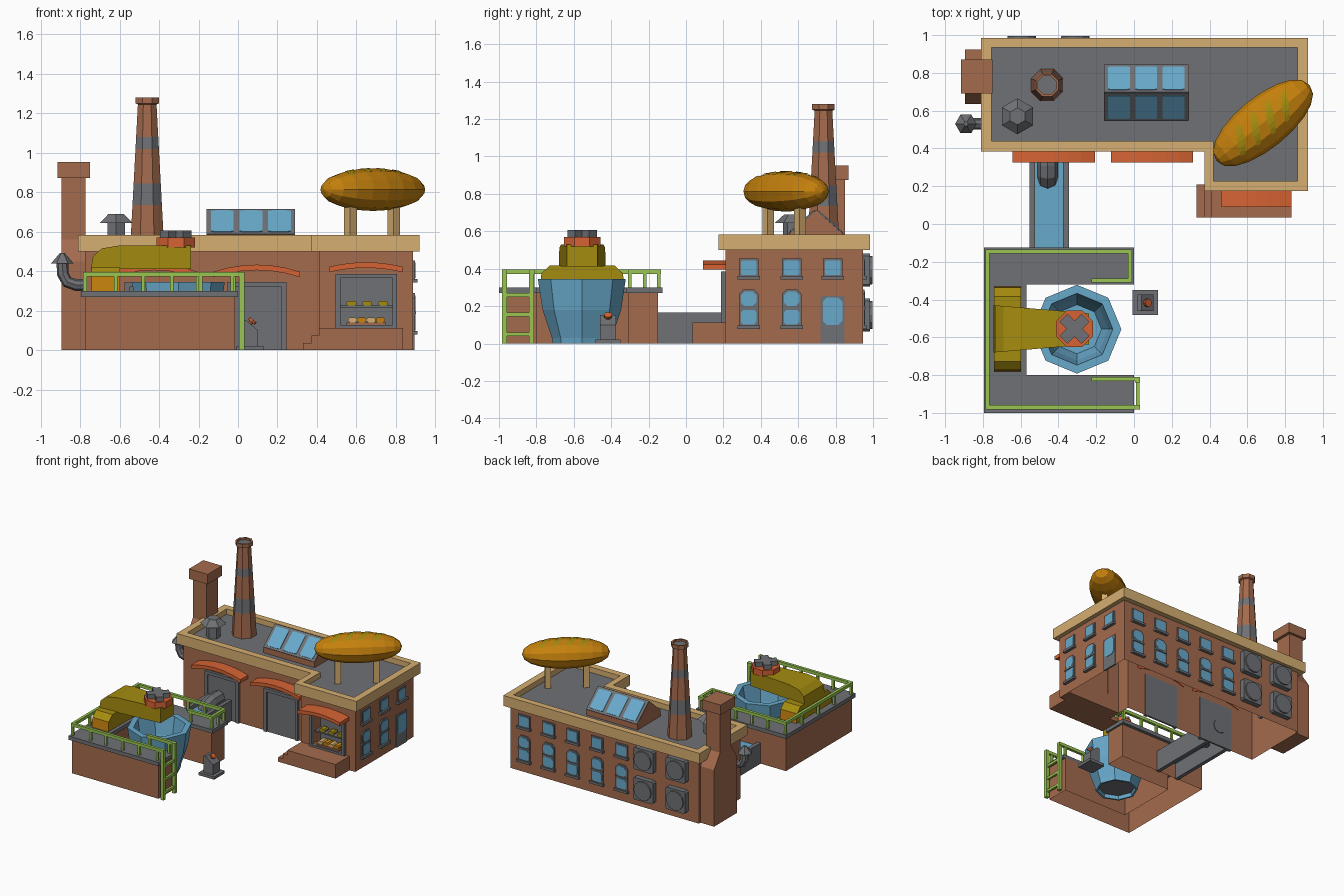
import bpy, bmesh, math
from mathutils import Matrix, Vector

if "Cube" in bpy.data.objects:
    bpy.data.objects.remove(bpy.data.objects["Cube"])

def material(name, r, g, b):
    m = bpy.data.materials.new(name)
    m.diffuse_color = (r, g, b, 1)
    m.use_nodes = True
    m.node_tree.nodes["Principled BSDF"].inputs["Base Color"].default_value = m.diffuse_color
    return m

BRICK = material("brick", .37, .146, .075)
TAN = material("tan", .67, .425, .165)
GREY = material("grey", .16, .165, .178)
BLUE = material("blue", .14, .40, .60)
RED = material("orange_red", .67, .125, .034)
OLIVE = material("olive", .376, .262, .005)
CRUST = material("crust", .56, .22, .004)
GREEN = material("green", .32, .56, .085)

def finish(name, bm, mats):
    bmesh.ops.remove_doubles(bm, verts=bm.verts, dist=1e-5)
    bmesh.ops.recalc_face_normals(bm, faces=bm.faces)
    me = bpy.data.meshes.new(name)
    bm.to_mesh(me)
    bm.free()
    for m in mats:
        me.materials.append(m)
    ob = bpy.data.objects.new(name, me)
    bpy.context.collection.objects.link(ob)
    return ob

def prism(name, pts, lo, hi, axis, mat, warp=None, caps=True):
    """Extrude a 2D outline along an axis."""
    put = {'x': lambda a, b, h: (h, a, b), 'y': lambda a, b, h: (a, h, b), 'z': lambda a, b, h: (a, b, h)}[axis]
    bm = bmesh.new()
    A = [bm.verts.new(put(a, b, lo)) for a, b in pts]
    B = [bm.verts.new(put(a, b, hi)) for a, b in pts]
    n = len(pts)
    if caps:
        bm.faces.new(A)
        bm.faces.new(B)
    for i in range(n):
        bm.faces.new((A[i], A[(i+1) % n], B[(i+1) % n], B[i]))
    if warp:
        for v in bm.verts:
            warp(v.co)
    return finish(name, bm, [mat])

def rect(a0, a1, b0, b1, c=0):
    if not c:
        return [(a0, b0), (a1, b0), (a1, b1), (a0, b1)]
    return [(a0+c, b0), (a1-c, b0), (a1, b0+c), (a1, b1-c), (a1-c, b1), (a0+c, b1), (a0, b1-c), (a0, b0+c)]

def box(name, x0, x1, y0, y1, z0, z1, mat, warp=None):
    return prism(name, rect(x0, x1, y0, y1), z0, z1, 'z', mat, warp)

def lathe(name, prof, n, mats, matrix, phase=0):
    """Spin (radius, height, material index) points round z."""
    bm = bmesh.new()
    rings = [[bm.verts.new((r*math.cos(phase+2*math.pi*k/n), r*math.sin(phase+2*math.pi*k/n), z)) for k in range(n)]
             for r, z, _ in prof]
    for i in range(len(prof)-1):
        for k in range(n):
            q = [rings[i][k], rings[i][(k+1) % n], rings[i+1][(k+1) % n], rings[i+1][k]]
            if prof[i][0] < 1e-6:
                q = [q[0], q[2], q[3]]
            elif prof[i+1][0] < 1e-6:
                q = q[:3]
            bm.faces.new(q).material_index = prof[i][2]
    bm.transform(matrix)
    return finish(name, bm, mats)

def at(x, y, z=0):
    return Matrix.Translation((x, y, z))

def tube(name, path, r, normal, n, mat):
    bm = bmesh.new()
    P = [Vector(p) for p in path]
    N = Vector(normal)
    rings = []
    for i, p in enumerate(P):
        t = (P[min(i+1, len(P)-1)] - P[max(i-1, 0)]).normalized()
        u = t.cross(N)
        rings.append([bm.verts.new(p + r*(math.cos(2*math.pi*k/n)*u + math.sin(2*math.pi*k/n)*N)) for k in range(n)])
    for a, b in zip(rings, rings[1:]):
        for k in range(n):
            bm.faces.new((a[k], a[(k+1) % n], b[(k+1) % n], b[k]))
    bm.faces.new(rings[0])
    bm.faces.new(rings[-1])
    finish(name, bm, [mat])

# Building walls (open underneath), roof floor and parapet, all L-shaped
def ell(x0, x1, xw, y0, yw, y1):
    return [(x0, yw), (xw, yw), (xw, y0), (x1, y0), (x1, y1), (x0, y1)]
prism("walls", ell(-.775, .886, .41, .31, .42, .945), 0, .52, 'z', BRICK, caps=False)
prism("roof_floor", ell(-.77, .88, .412, .215, .425, .94), .515, .54, 'z', GREY)
bm = bmesh.new()
loops = [[bm.verts.new((x, y, z)) for x, y in L] for L, z in (
    (ell(-.81, .92, .372, .175, .385, .985), .50), (ell(-.81, .92, .372, .175, .385, .985), .583),
    (ell(-.755, .865, .42, .227, .44, .935), .583), (ell(-.755, .865, .42, .227, .44, .935), .50))]
for j in range(4):
    a, b = loops[j], loops[(j+1) % 4]
    for i in range(6):
        bm.faces.new((a[i], a[(i+1) % 6], b[(i+1) % 6], b[i]))
finish("parapet", bm, [TAN])

# Shop front: wall pieces round the recess, frame, shelf, bread and steps
for x0, x1, z0, z1 in ((.41, .515, 0, .52), (.785, .886, 0, .52), (.515, .785, 0, .125), (.515, .785, .37, .52)):
    box("shop_wall", x0, x1, .21, .315, z0, z1, BRICK)
box("shop_back", .515, .785, .30, .309, .125, .37, GREY)
for x0, x1, z0, z1 in ((.495, .518, .11, .385), (.782, .805, .11, .385), (.518, .782, .365, .385), (.518, .782, .11, .128)):
    box("shop_frame", x0, x1, .187, .215, z0, z1, GREY)
box("shop_shelf", .515, .785, .23, .30, .215, .225, GREY)
for x in (.575, .655, .735):
    prism("shelf_bread", rect(x-.025, x+.025, .225, .25, .008), .235, .285, 'y', OLIVE)
box("bread_tray", .55, .75, .20, .28, .128, .14, BRICK)
for i in range(4):
    x = .58 + i*.047
    prism("tray_bread", rect(x-.023, x+.023, .14, .165, .008), .205, .27, 'y', (TAN, CRUST)[i % 2])
box("landing", .41, .835, .035, .21, 0, .112, BRICK)
box("middle_step", .372, .41, .035, .21, 0, .075, BRICK)
box("low_step", .33, .372, .035, .21, 0, .035, BRICK)

# Curved awnings
def awning(cx, hw, zend, rise, y0, y1):
    t = [-1 + i/3 for i in range(7)]
    top = [(cx+hw*s, zend+.028+rise*(1-s*s)) for s in t]
    low = [(cx+hw*s, zend+rise*(1-s*s)) for s in reversed(t)]
    prism("awning", top+low, y0, y1, 'y', RED)
awning(-.425, .218, .37, .035, .325, .425)
awning(.095, .218, .37, .035, .325, .425)
awning(.648, .185, .395, .022, .09, .215)

# Loading doors
for cx in (-.425, .095):
    for x0, x1, z0, z1 in ((-.15, -.125, 0, .345), (.125, .15, 0, .345), (-.125, .125, .32, .345)):
        box("door_frame", cx+x0, cx+x1, .40, .425, z0, z1, GREY)
    box("door_panel", cx-.125, cx+.125, .411, .425, 0, .32, GREY)

# Windows on the right wall and back wall
def window(axis, wall, u, z0, z1, hw, tall):
    w = wall-.004
    top = rect(u-hw, u+hw, z0, z1)
    if tall:
        top = [(u-hw, z0), (u+hw, z0), (u+hw, z1-.025), (u+hw*.55, z1), (u-hw*.55, z1), (u-hw, z1-.025)]
    prism("window_frame", top, w, wall+.01, axis, GREY)
    prism("window_sill", rect(u-hw-.008, u+hw+.008, z0-.012, z0+.006), w, wall+.024, axis, GREY)
    h = hw-.01
    if tall:
        m = (z0+z1)/2
        prism("window_bar", rect(u-hw, u+hw, m-.006, m+.006), w, wall+.016, axis, GREY)
        prism("window_pane", rect(u-h, u+h, z0+.012, m-.01, .014), w, wall+.013, axis, BLUE)
        prism("window_pane", rect(u-h, u+h, m+.01, z1-.012, .02), w, wall+.013, axis, BLUE)
    else:
        prism("window_pane", rect(u-h, u+h, z0+.01, z1-.01, .008), w, wall+.013, axis, BLUE)
for u in (.335, .565, .785):
    window('x', .886, u, .355, .455, .052, False)
for u in (.335, .565):
    window('x', .886, u, .09, .29, .052, True)
prism("side_door", rect(.72, .848, 0, .255), .88, .894, 'x', GREY)
prism("side_door_pane", rect(.732, .836, .10, .245, .02), .88, .898, 'x', BLUE)
for i in range(5):
    window('y', .945, .76-.215*i, .355, .455, .052, False)
    window('y', .945, .76-.215*i, .09, .29, .052, True)

# Back wall fans
for x in (-.595, -.31):
    for z in (.392, .152):
        prism("fan_housing", rect(x-.088, x+.088, z-.088, z+.088, .012), .94, .985, 'y', GREY)
        lathe("fan_disc", [(.078, 0, 0), (.075, .054, 0), (0, .054, 0)], 12, [GREY],
              at(x, .942, z) @ Matrix.Rotation(-math.pi/2, 4, 'X'))

# Square side chimney with shoulders
prism("side_chimney", [(.635, 0), (.925, 0), (.925, .45), (.85, .56), (.85, .88), (.71, .88), (.71, .56), (.635, .45)],
      -.895, -.773, 'x', BRICK)
box("chimney_cap", -.915, -.75, .69, .87, .873, .952, BRICK)

# Tall tapered smokestack with grey bands
def rs(z):
    return .092 - (z-.54)*.058
prof = [(rs(z), z, m) for z, m in ((.53, 0), (.735, 1), (.845, 0), (1.02, 1), (1.08, 0), (1.245, 0))]
prof += [(.065, 1.25, 0), (.065, 1.28, 0), (.052, 1.28, 0), (.052, 1.265, 1), (0, 1.265, 1)]
lathe("smokestack", prof, 8, [BRICK, GREY], at(-.46, .735), math.pi/8)

# Roof vent and elbow pipe
lathe("roof_vent", [(.052, .53, 0), (.052, .645, 0), (.095, .645, 0), (.045, .69, 0), (0, .69, 0)], 6, [GREY], at(-.617, .57), math.pi/6)
tube("elbow_pipe", [(-.76, .53, .33), (-.82, .53, .33), (-.865, .53, .345), (-.887, .53, .385), (-.89, .53, .45)], .03, (0, 1, 0), 8, GREY)
lathe("elbow_pipe_cap", [(0, .44, 0), (.057, .44, 0), (.012, .492, 0), (0, .492, 0)], 6, [GREY], at(-.89, .53))

# Gabled skylight
prism("skylight", [(.55, .53), (.84, .53), (.84, .585), (.695, .713), (.55, .585)], -.16, .29, 'x', BRICK)
for s in (1, -1):
    def slope(co, s=s):
        d, h = co.y, co.z
        co.y = .695 - s*.146*(1-d) - s*.66*h
        co.z = .585 + .128*d + .75*h
    box("skylight_frame", -.159, .289, 0, 1.0, 0, .004, GREY, slope)
    for i in range(3):
        x = -.08 + .145*i
        prism("skylight_pane", rect(x-.058, x+.058, .08, .92, .022), 0, .008, 'z', BLUE, slope)

# Giant oval loaf on posts, with scored slashes
M = at(.683, .535, .813) @ Matrix.Rotation(math.radians(39), 4, 'Z') @ Matrix.Rotation(math.pi/2, 4, 'Y') @ Matrix.Diagonal((1, 1.27, 1, 1))
LA, LB = .318, .108
lathe("giant_loaf", [(LB*math.sin(math.pi*i/10)**.9, -LA*math.cos(math.pi*i/10), 0) for i in range(11)], 12, [CRUST], M)
for s0 in (-.15, -.05, .05, .15):
    bm = bmesh.new()
    rows = []
    for k in range(7):
        f = (k-3)/3
        phi = math.pi + f*.6
        row = []
        for e in (-.026, .026):
            s = s0 - .04*f + e*(1-.5*abs(f))
            r = 1.015*LB*math.sqrt(1-(s/LA)**2)**.9
            row.append(bm.verts.new((r*math.cos(phi), r*math.sin(phi), s)))
        rows.append(row)
    for a, b in zip(rows, rows[1:]):
        bm.faces.new((a[0], a[1], b[1], b[0]))
    bm.transform(M)
    finish("loaf_slash", bm, [OLIVE])
for x, y in ((.57, .44), (.79, .61)):
    lathe("loaf_post", [(.032, .53, 0), (.032, .77, 0)], 4, [TAN], at(x, y), math.radians(39+45))

# Water channel and outlet pipe
box("channel_side", -.553, -.523, -.16, .42, 0, .165, GREY)
box("channel_side", -.375, -.345, -.16, .42, 0, .165, GREY)
box("channel_water", -.523, -.375, -.16, .42, .125, .135, BLUE)
tube("outlet_pipe", [(-.457, .43, .16), (-.457, .31, .16), (-.457, .265, .15), (-.457, .24, .125), (-.457, .235, .09)], .055, (1, 0, 0), 8, GREY)

# C-shaped mixing platform
def cee(x0, x1, xc, y0, c0, c1, y1):
    return [(x0, y0), (x1, y0), (x1, c0), (xc, c0), (xc, c1), (x1, c1), (x1, y1), (x0, y1)]
prism("platform_base", cee(-.775, -.015, -.585, -.98, -.80, -.31, -.15), 0, .275, 'z', BRICK, caps=False)
prism("platform_deck", cee(-.795, 0, -.57, -1.0, -.80, -.32, -.125), .27, .30, 'z', GREY)

# Vat
lathe("vat", [(0, .03, 1), (.138, .03, 0), (.14, 0, 0), (.155, 0, 0), (.16, .03, 0), (.21, .18, 0), (.235, .345, 0),
              (.19, .345, 0), (.165, .2, 0), (.13, .1, 0), (0, .1, 0)], 8, [BLUE, GREY], at(-.302, -.557))

# Mixer: column, arm, head and cross grip
CY = -.555
col = prism("mixer_column", [(CY-.226, .29), (CY+.226, .29), (CY+.218, .375), (CY+.172, .418), (CY-.172, .418), (CY-.218, .375)],
            -.742, -.597, 'x', OLIVE)
col.data.materials.append(CRUST)
for p in col.data.polygons:
    if abs(p.normal.y) > .8:
        p.material_index = 1
def taper(co):
    co.y = CY + (co.y-CY)*(.125 - .085*(co.x+.74))
prism("mixer_arm", [(-.745, .412), (-.237, .412), (-.237, .53), (-.60, .53), (-.69, .515), (-.735, .475)], CY-1, CY+1, 'y', OLIVE, taper)
lathe("mixer_head", [(0, .52, 0), (.105, .52, 0), (.105, .57, 0), (0, .57, 0)], 8, [RED], at(-.315, CY), math.pi/8)
cross = []
for a in range(4):
    for d, r in ((-20, .088), (20, .088), (45, .042)):
        t = math.radians(a*90+45+d)
        cross.append((-.315+r*math.cos(t), CY+r*math.sin(t)))
prism("mixer_grip", cross, .565, .606, 'z', GREY)

# Railing with posts
path = [(-.215, -.30), (-.022, -.30), (-.022, -.145), (-.775, -.145), (-.775, -.97), (.02, -.97), (.02, -.82), (-.215, -.82)]
R = .011
for i, ((xa, ya), (xb, yb)) in enumerate(zip(path, path[1:])):
    if i != 5:
        box("top_rail", min(xa, xb)-R, max(xa, xb)+R, min(ya, yb)-R, max(ya, yb)+R, .373, .397, GREEN)
posts = [(-.205, -.30), (-.022, -.30), (-.022, -.22), (-.022, -.145), (-.205, -.82), (-.03, -.82), (-.03, -.97)]
posts += [(x, y) for x in (-.775, -.62, -.48, -.335, -.19) for y in (-.145, -.97)] + [(-.775, -.35), (-.775, -.56), (-.775, -.76)]
for x, y in posts:
    box("rail_post", x-.009, x+.009, y-.009, y+.009, .295, .376, GREEN)

# Ladder
for y in (-.97, -.827):
    box("ladder_side", .005, .033, y-.013, y+.013, 0, .397, GREEN)
for z in (.05, .155, .26):
    box("ladder_rung", .01, .028, -.97, -.827, z-.01, z+.01, GREEN)

# Control stand with sloped top and button
box("stand_foot", -.008, .128, -.483, -.35, 0, .022, GREY)
prism("stand_body", [(.018, .02), (.102, .02), (.102, .10), (.04, .152), (.018, .152)], -.46, -.373, 'y', GREY)
lathe("stand_button", [(.012, -.005, 0), (.012, .015, 0), (.022, .015, 0), (.022, .03, 0), (0, .03, 0)], 8, [RED],
      at(.058, CY+.138, .131) @ Matrix.Rotation(.69, 4, 'Y'))
